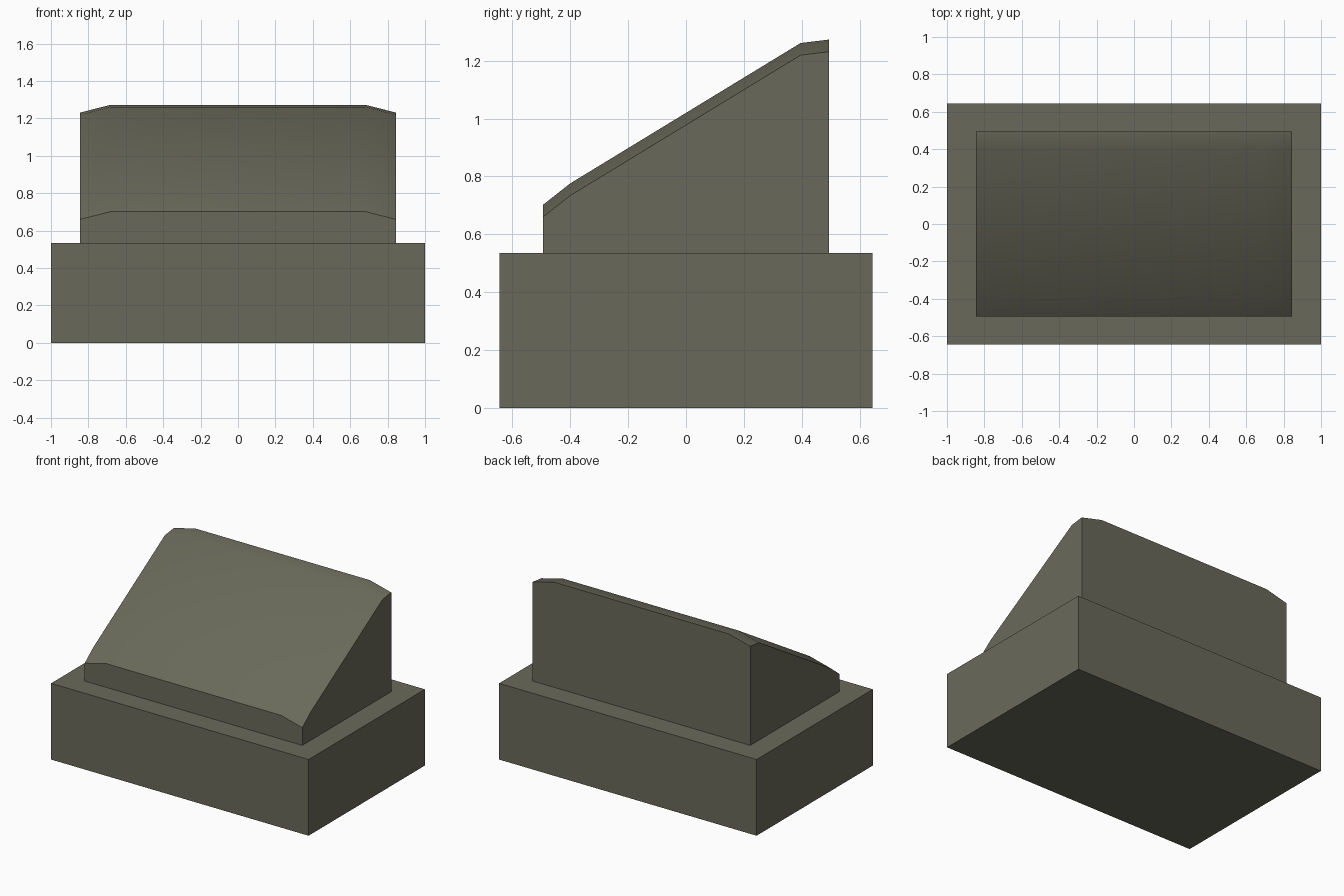
import bpy, bmesh, math

if "Cube" in bpy.data.objects:
    bpy.data.objects.remove(bpy.data.objects["Cube"])

olive = bpy.data.materials.new("olive_grey")
olive.diffuse_color = (0.141, 0.141, 0.102, 1)
olive.use_nodes = True
olive.node_tree.nodes["Principled BSDF"].inputs["Base Color"].default_value = olive.diffuse_color

BASE_TOP = 0.535


def add_object(name, bm):
    bmesh.ops.recalc_face_normals(bm, faces=bm.faces)
    mesh = bpy.data.meshes.new(name)
    bm.to_mesh(mesh)
    bm.free()
    mesh.materials.append(olive)
    obj = bpy.data.objects.new(name, mesh)
    bpy.context.collection.objects.link(obj)
    return obj


# Base block
bm = bmesh.new()
bmesh.ops.create_cube(bm, size=1)
for v in bm.verts:
    v.co = (v.co.x * 2, v.co.y * 1.29, (v.co.z + 0.5) * BASE_TOP)
add_object("base", bm)

# Sloped block: side profile (y, z) swept across x, with lowered side edges
profile = [(-0.494, 0.702), (-0.4, 0.776), (0.396, 1.261), (0.494, 1.273)]
sections = [(-0.845, 0.042), (-0.68, 0), (0.68, 0), (0.845, 0.042)]
bm = bmesh.new()
rings = []
for x, drop in sections:
    points = [(y, z - drop) for y, z in profile]
    points += [(0.494, BASE_TOP), (-0.494, BASE_TOP)]
    rings.append([bm.verts.new((x, y, z)) for y, z in points])
for a, b in zip(rings, rings[1:]):
    for i in range(len(a)):
        j = (i + 1) % len(a)
        bm.faces.new((a[i], a[j], b[j], b[i]))
bm.faces.new(rings[0])
bm.faces.new(rings[-1])
wedge = add_object("sloped_top", bm)

# Soft shading over the slope, crisp edges at the walls
bpy.context.view_layer.objects.active = wedge
wedge.select_set(True)
bpy.ops.object.shade_smooth_by_angle(angle=math.radians(30))
